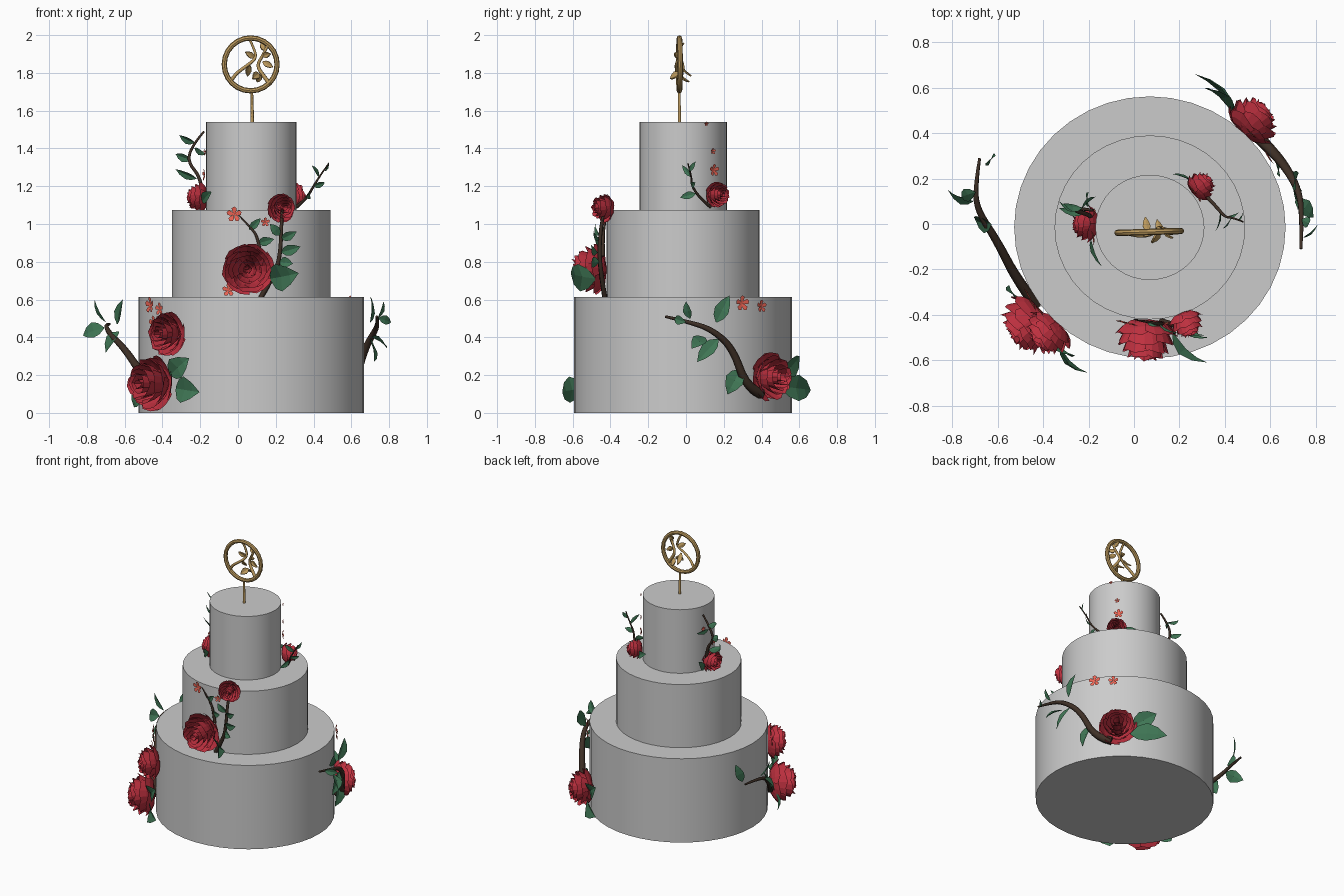
import bpy, math, random
from mathutils import Vector

random.seed(4)
CX, CY = 0.07, -0.015


def mat(name, col):
    m = bpy.data.materials.new(name)
    m.diffuse_color = (*col, 1)
    return m


RED = mat("petal_red", (0.52, 0.03, 0.05))
CORAL = mat("coral", (0.85, 0.13, 0.09))
GREEN = mat("leaf_green", (0.05, 0.18, 0.09))
BROWN = mat("bark", (0.05, 0.03, 0.02))
GOLD = mat("gold", (0.50, 0.32, 0.11))


def make(name, verts, faces, m=None):
    me = bpy.data.meshes.new(name)
    me.from_pydata([tuple(v) for v in verts], [], faces)
    me.update()
    ob = bpy.data.objects.new(name, me)
    bpy.context.collection.objects.link(ob)
    if m:
        me.materials.append(m)
    return ob


def outward(p):
    return Vector((p[0] - CX, p[1] - CY, 0)).normalized()


def tier(name, r, z0, z1):
    bpy.ops.mesh.primitive_cylinder_add(vertices=40, radius=r, depth=z1 - z0,
                                        location=(CX, CY, (z0 + z1) / 2))
    ob = bpy.context.object
    ob.name = name
    ob.scale.y = 0.965
    bpy.ops.object.shade_smooth_by_angle(angle=math.radians(40))


def tube(name, pts, radius, m, tip=0.25):
    # tapered branch along a smooth path
    cu = bpy.data.curves.new(name, 'CURVE')
    cu.dimensions = '3D'
    cu.bevel_depth = radius
    cu.bevel_resolution = 1
    cu.resolution_u = 4
    cu.use_fill_caps = True
    sp = cu.splines.new('NURBS')
    sp.points.add(len(pts) - 1)
    for i, p in enumerate(pts):
        sp.points[i].co = (*p, 1)
        sp.points[i].radius = 1 + (tip - 1) * i / (len(pts) - 1)
    sp.use_endpoint_u = True
    sp.order_u = 3
    ob = bpy.data.objects.new(name, cu)
    bpy.context.collection.objects.link(ob)
    cu.materials.append(m)


def leaves(name, items, m=GREEN, facing=None):
    # folded pointed leaves, each given as base, tip, width
    V, F = [], []
    for b, t, w in items:
        b, t = Vector(b), Vector(t)
        n = (facing or (outward(t) + Vector((0, -0.5 if t.y < 0.3 else 0.3, 0)))).normalized()
        d = t - b
        s = d.cross(n).normalized() * w / 2
        n = s.cross(d).normalized() * w
        o = len(V)
        for f, k in ((0, 0.1), (0.2, 0.75), (0.45, 1), (0.75, 0.65), (1, 0.02)):
            c = b + d * f + n * 0.25 * math.sin(math.pi * f)
            V += [c - s * k, c - n * 0.15 * k, c + s * k]
        for i in range(4):
            a = o + i * 3
            F += [(a, a + 1, a + 4, a + 3), (a + 1, a + 2, a + 5, a + 4)]
    return make(name, V, F, m)


def rose(name, ang, rb, z, R, depth):
    # rings of overlapping cupped petals, facing away from the cake
    a = math.radians(ang)
    n = Vector((math.cos(a), math.sin(a), 0))
    s = Vector((-n.y, n.x, 0))
    base = Vector((CX, CY, z)) + n * rb
    V, F = [], []
    rings = ((6, 1.0, 0.38), (6, 0.9, 0.62), (6, 0.74, 0.82), (5, 0.55, 0.93), (4, 0.36, 1.0), (3, 0.18, 1.0))
    NU, NV = 5, 4
    for k, (cnt, rr, hh) in enumerate(rings):
        for j in range(cnt):
            p0 = math.tau * (j + 0.5 * (k % 2)) / cnt + random.uniform(-.15, .15)
            hw = math.pi / cnt * 1.3
            o = len(V)
            for iv in range(NV):
                v = iv / (NV - 1)
                for iu in range(NU):
                    u = iu / (NU - 1) * 2 - 1
                    ph = p0 + u * hw
                    jit = random.uniform(-.04, .04) * v
                    r = rr * v ** 0.55 * (1 - 0.08 * v * u * u + 0.05 * u) + jit
                    h = hh * v ** 1.4 - 0.1 * v * u * u + jit
                    V.append(base + (s * math.cos(ph) + Vector((0, 0, 1)) * math.sin(ph)) * r * R + n * h * depth)
            for iv in range(NV - 1):
                for iu in range(NU - 1):
                    q = o + iv * NU + iu
                    F.append((q, q + 1, q + NU + 1, q + NU))
    make(name, V, F, RED)


def blossoms(name, items):
    # small five-petal flowers lying against a tier
    V, F = [], []
    for ang, rb, z, r in items:
        a = math.radians(ang)
        n = Vector((math.cos(a), math.sin(a), 0))
        s = Vector((-n.y, n.x, 0))
        c = Vector((CX, CY, z)) + n * rb
        o = len(V)
        V.append(c + n * 0.008)
        for i in range(5):
            for da, k in ((-.6, .4), (-.4, .85), (0, 1), (.4, .85), (.6, .4)):
                p = math.tau * i / 5 + da + math.pi / 2
                V.append(c + (s * math.cos(p) + Vector((0, 0, 1)) * math.sin(p)) * r * k + n * 0.012 * k)
            q = o + 1 + i * 5
            F.append((o, q, q + 1, q + 2, q + 3, q + 4))
    make(name, V, F, CORAL)


# cake tiers
tier("bottom_tier", 0.598, 0, 0.613)
tier("middle_tier", 0.42, 0.613, 1.075)
tier("top_tier", 0.24, 1.075, 1.54)

# roses
rose("rose_left_lower", 219, 0.60, 0.155, 0.15, 0.18)
rose("rose_left_upper", 226, 0.58, 0.417, 0.12, 0.14)
rose("rose_back_right", 46, 0.58, 0.19, 0.13, 0.16)
rose("rose_middle_large", 268, 0.405, 0.76, 0.137, 0.18)
rose("rose_middle_small", 291, 0.40, 1.085, 0.078, 0.11)
rose("rose_top_left", 177, 0.23, 1.14, 0.082, 0.11)
rose("rose_top_right", 39, 0.24, 1.155, 0.07, 0.105)

# small blossoms: angle, radius, height, size
blossoms("blossoms_bottom_left", [(209, .605, .57, .045), (213, .61, .475, .04), (217, .60, .55, .035)])
blossoms("blossoms_bottom_right", [(31, .60, .58, .042), (43, .60, .565, .035)])
blossoms("blossoms_middle", [(258, .425, 1.05, .042), (280, .42, 1.01, .025), (254, .425, .65, .036)])
blossoms("blossoms_top_right", [(41, .242, 1.285, .034), (39, .242, 1.385, .018), (29, .242, 1.53, .012)])
blossoms("blossoms_top_left", [(190, .245, 1.26, .035), (165, .245, 1.38, .02)])

# branches
tube("branch_left", [(-.43, -.36, .12), (-.52, -.24, .22), (-.60, -.08, .34), (-.69, .06, .43),
                     (-.70, .16, .47), (-.68, .29, .47)], 0.026, BROWN)
tube("branch_right", [(.53, .40, .10), (.61, .32, .13), (.67, .25, .34), (.73, .14, .44),
                      (.74, .02, .48), (.735, -.11, .51)], 0.028, BROWN)
tube("branch_middle", [(.12, -.43, .61), (.20, -.45, .74), (.225, -.46, .85), (.23, -.45, 1.0),
                       (.235, -.43, 1.08)], 0.014, BROWN, 0.6)
tube("twig_middle", [(.12, -.44, .83), (.11, -.44, .93), (.05, -.43, 1.0), (.0, -.42, 1.05)], 0.011, BROWN)
tube("branch_top_left", [(-.18, .02, 1.1), (-.19, .04, 1.24), (-.27, .06, 1.33), (-.24, .07, 1.42),
                         (-.18, .06, 1.49)], 0.012, BROWN, 0.5)
tube("branch_top_right", [(.31, .13, 1.09), (.36, .08, 1.13), (.40, .03, 1.2), (.43, .03, 1.25),
                          (.48, .01, 1.32)], 0.009, BROWN, 0.4)

# leaves
leaves("leaves_left", [
    ((-.70, .14, .48), (-.76, .12, .60), .06), ((-.64, .26, .47), (-.61, .30, .60), .06),
    ((-.71, .10, .45), (-.82, .15, .41), .09), ((-.63, .0, .43), (-.70, .02, .32), .09),
    ((-.33, -.54, .13), (-.205, -.655, .11), .14), ((-.36, -.5, .2), (-.26, -.58, .29), .12),
    ((-.50, -.33, .12), (-.55, -.27, .03), .09)])
leaves("leaves_right", [
    ((.70, .16, .48), (.70, .23, .62), .08), ((.70, .17, .39), (.72, .06, .27), .08),
    ((.74, .02, .5), (.77, .0, .59), .05), ((.62, .29, .23), (.63, .22, .10), .10),
    ((.45, .50, .14), (.27, .66, .12), .14), ((.43, .50, .2), (.31, .60, .30), .12),
    ((.745, -.06, .5), (.81, .0, .48), .05), ((.71, .1, .4), (.79, .03, .34), .08)])
leaves("leaves_middle", [
    ((.17, -.48, .71), (.32, -.61, .74), .15), ((.23, -.47, .85), (.33, -.5, .88), .06),
    ((.23, -.46, .92), (.31, -.49, .96), .05), ((.06, -.43, .97), (.12, -.45, 1.03), .04),
    ((.11, -.44, .9), (.19, -.48, .92), .05), ((.22, -.46, .94), (.17, -.48, 1.0), .05),
    ((.22, -.46, .80), (.29, -.5, .79), .06)])
leaves("leaves_top_left", [
    ((-.22, .05, 1.24), (-.33, .07, 1.29), .05), ((-.25, .06, 1.34), (-.33, .1, 1.37), .05),
    ((-.23, .07, 1.43), (-.31, .09, 1.47), .05), ((-.23, .07, 1.40), (-.17, .12, 1.37), .04),
    ((-.19, -.07, 1.12), (-.14, -.19, 1.17), .06), ((-.2, .08, 1.1), (-.2, .14, 1.18), .05)])
leaves("leaves_top_right", [
    ((.40, .03, 1.2), (.46, .05, 1.22), .035), ((.43, .03, 1.25), (.39, -.02, 1.31), .03),
    ((.46, .02, 1.28), (.48, .05, 1.33), .025), ((.27, .18, 1.12), (.17, .22, 1.17), .05),
    ((.38, .05, 1.16), (.36, -.03, 1.14), .04)])

# gold topper: ring, stem, inner vine and leaves
TY = -0.035
bpy.ops.mesh.primitive_torus_add(major_radius=0.14, minor_radius=0.014, major_segments=24, minor_segments=8,
                                 location=(CX - .003, TY, 1.845), rotation=(math.pi / 2, 0, 0.03))
ring = bpy.context.object
ring.name = "topper_ring"
ring.data.materials.append(GOLD)
bpy.ops.object.shade_smooth_by_angle()
tube("topper_stem", [(.075, TY, 1.53), (.075, TY, 1.62), (.073, TY, 1.70)], 0.010, GOLD, 0.7)
tube("topper_vine_left", [(-.04, TY, 1.75), (-.02, TY - .01, 1.79), (.05, TY - .02, 1.84), (.10, TY, 1.88),
                          (.08, TY + .01, 1.94), (.06, TY, 1.98)], 0.010, GOLD, 0.7)
tube("topper_vine_right", [(.17, TY, 1.74), (.13, TY + .01, 1.79), (.10, TY + .02, 1.84), (.13, TY, 1.89),
                           (.16, TY, 1.95)], 0.012, GOLD, 0.6)
gold_leaves = leaves("topper_leaves", [
    ((.13, TY, 1.89), (.17, TY - .03, 1.90), .03), ((.13, TY, 1.86), (.185, TY - .01, 1.83), .03),
    ((.11, TY, 1.80), (.08, TY - .05, 1.77), .04), ((.09, TY, 1.88), (.04, TY - .02, 1.91), .03),
    ((.06, TY, 1.84), (.05, TY + .06, 1.78), .03), ((.12, TY, 1.79), (.10, TY + .05, 1.75), .03),
    ((.14, TY, 1.92), (.12, TY + .02, 1.96), .025)], GOLD, Vector((0.1, -1, 0)))
gold_leaves.modifiers.new("thickness", 'SOLIDIFY').thickness = 0.008
